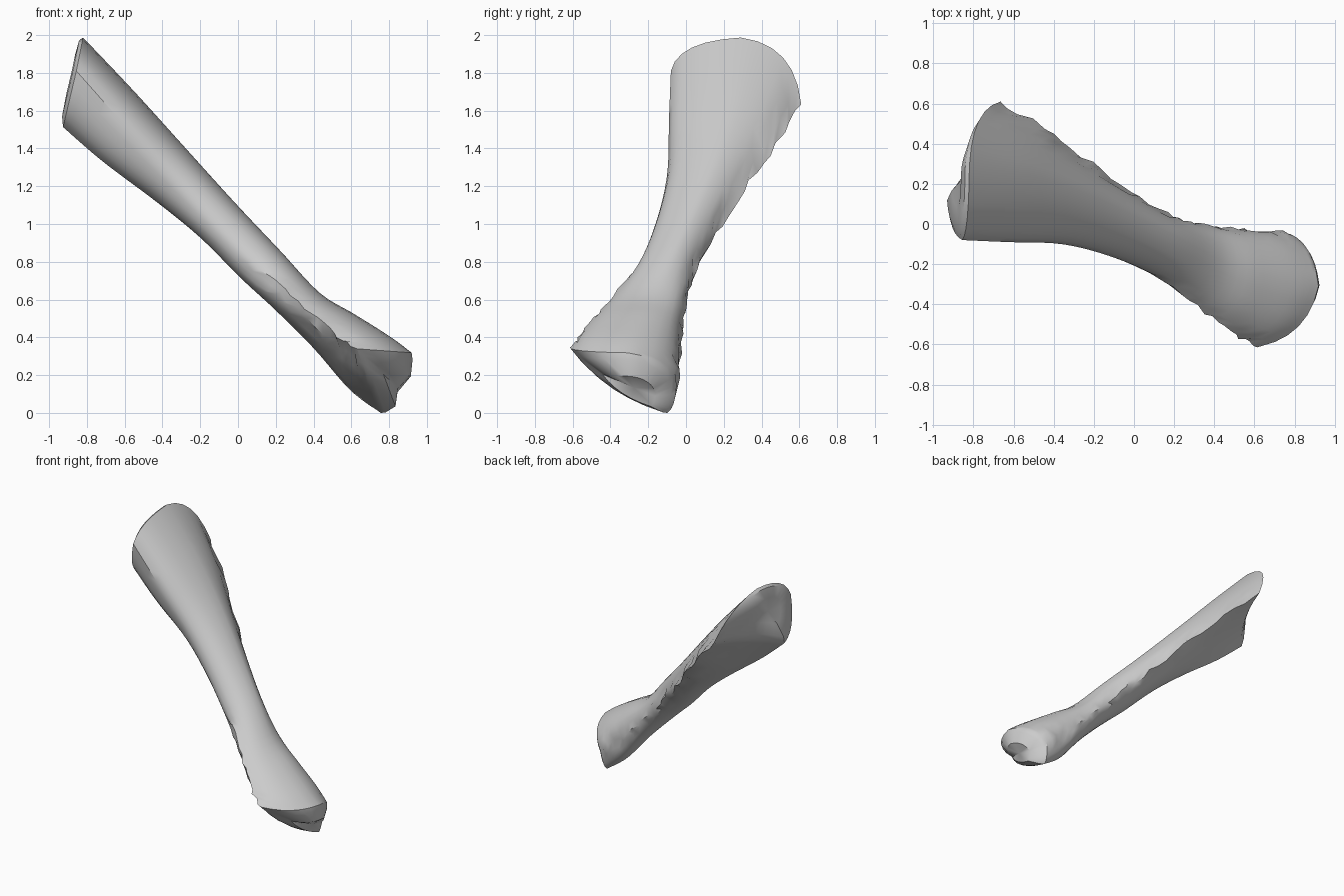
import bpy, bmesh, math, random
from mathutils import Vector

random.seed(4)
if "Cube" in bpy.data.objects:
    bpy.data.objects.remove(bpy.data.objects["Cube"], do_unlink=True)

# Guide rails along the bone: (distance along shaft, sideways y, height off shaft)
LEFT = [(-1.89, -.08, .68), (-1.55, -.09, .66), (-1.15, -.1, .64), (-.8, -.16, .63), (-.5, -.25, .63),
        (-.25, -.38, .64), (-.05, -.5, .65), (.1, -.58, .67), (.2, -.61, .69)]
TOP = [(-1.99, .29, .83), (-1.6, .25, .82), (-1.2, .17, .8), (-.8, .05, .78), (-.45, -.07, .77),
       (-.15, -.18, .76), (.06, -.24, .81), (.28, -.3, .86), (.42, -.31, .88)]
RIGHT = [(-1.63, .61, .69), (-1.3, .47, .69), (-1, .31, .68), (-.68, .16, .66), (-.4, .04, .65),
         (-.2, 0, .65), (.05, -.02, .64), (.28, -.03, .65), (.44, -.05, .66)]
BOTTOM = [(-1.73, .1, .42), (-1.45, .07, .44), (-1.1, .05, .49), (-.8, -.02, .52), (-.5, -.1, .52),
          (-.25, -.15, .53), (.04, -.14, .53), (.33, -.12, .51), (.53, -.1, .54)]
# How far each quarter of the section bulges; negative makes a hollow
ROUND = [.8, .8, .8, .8, .8, .8, .8, .75, .65]
HOLLOW_RIGHT = [-.3, -.1, .3, .6, .7, .8, .8, .8, .7]
HOLLOW_LEFT = [.7, .7, .7, .8, .8, .7, .5, .35, .35]
RINGS, STEPS = 36, 6


def sample(values, t):
    """Catmull-Rom interpolation through a rail of vectors or numbers."""
    last = len(values) - 1
    i = min(int(t * last), last - 1)
    f = t * last - i
    a, b, c, d = (values[max(0, min(last, i + k))] for k in (-1, 0, 1, 2))
    return b + (c - a) * (f / 2) + (a * 2 - b * 5 + c * 4 - d) * (f * f / 2) \
        + ((b - c) * 3 + d - a) * (f ** 3 / 2)


def quarter(p, q, side, crown, bulge):
    """Curved quarter of a cross-section from p up to, not including, q."""
    corner = Vector((crown.x, side.y, crown.z))
    control = ((p + q) / 2).lerp(corner, bulge)
    return [p * (1 - f) ** 2 + control * (2 * f * (1 - f)) + q * f * f
            for f in (k / STEPS for k in range(STEPS))]


def cross_section(t):
    l, top, r, bot = (sample(rail, t) for rail in rails)
    loop = quarter(l, top, l, top, sample(ROUND, t))
    loop += quarter(top, r, r, top, sample(ROUND, t))
    loop += quarter(r, bot, r, bot, sample(HOLLOW_RIGHT, t))
    loop += quarter(bot, l, l, bot, sample(HOLLOW_LEFT, t))
    # Ragged right crest, and ragged left edge on the lower half
    ragged = [2 * STEPS - 1, 2 * STEPS, 2 * STEPS + 1]
    if t > .5:
        ragged += [-2, -1, 0]
    if 0 < t < 1:
        for k in ragged:
            loop[k] += Vector([random.uniform(-.012, .012) for axis in range(3)])
    return loop


def cap_ring(loop, scale, push):
    centre = sum(loop, Vector()) / len(loop)
    return [centre.lerp(p, scale) + Vector((push, 0, 0)) for p in loop]


# Sections along the shaft, with rounded end caps
rails = [[Vector(p) for p in rail] for rail in (LEFT, TOP, RIGHT, BOTTOM)]
loops = [cross_section(i / (RINGS - 1)) for i in range(RINGS)]
upper_end = [cap_ring(loops[0], .45, -.06), cap_ring(loops[0], .85, -.03)]
lower_end = [cap_ring(loops[-1], .88, .03), cap_ring(loops[-1], .5, .09)]
loops = upper_end + loops + lower_end

# Skin the sections, turning the shaft frame to the leaning pose
bm = bmesh.new()
root = math.sqrt(2)
rings = [[bm.verts.new(((p.x + p.z) / root, p.y, (p.z - p.x) / root)) for p in loop] for loop in loops]
count = len(rings[0])
for a, b in zip(rings, rings[1:]):
    for k in range(count):
        j = (k + 1) % count
        bm.faces.new((a[k], a[j], b[j], b[k]))
for ring in (rings[0], rings[-1]):
    pole = bm.verts.new(sum((v.co for v in ring), Vector()) / count)
    for k in range(count):
        bm.faces.new((ring[k], ring[(k + 1) % count], pole))
bmesh.ops.recalc_face_normals(bm, faces=bm.faces)

# Rest the lowest point on the floor
floor = min(v.co.z for v in bm.verts)
bmesh.ops.translate(bm, verts=bm.verts, vec=(0, 0, -floor))
mesh = bpy.data.meshes.new("bone")
bm.to_mesh(mesh)
bm.free()
bone = bpy.data.objects.new("bone", mesh)
bpy.context.collection.objects.link(bone)

# Plain grey bone material
grey = bpy.data.materials.new("bone grey")
grey.use_nodes = True
grey.diffuse_color = (.6, .6, .6, 1)
grey.node_tree.nodes["Principled BSDF"].inputs["Base Color"].default_value = (.6, .6, .6, 1)
mesh.materials.append(grey)

# Smooth faces with sharp crests
bpy.ops.object.select_all(action="DESELECT")
bone.select_set(True)
bpy.context.view_layer.objects.active = bone
bpy.ops.object.shade_smooth_by_angle(angle=math.radians(35))
